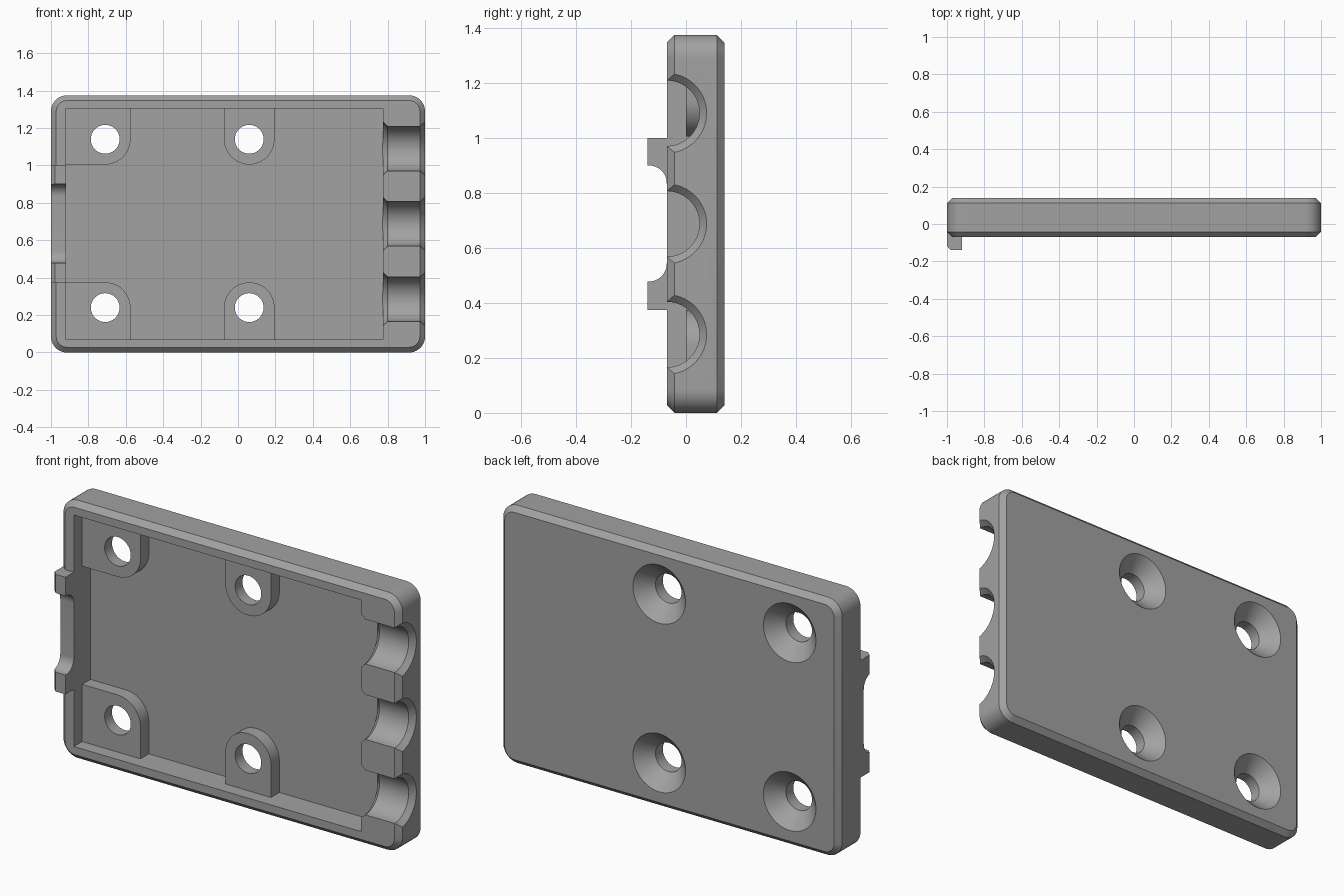
import bpy, bmesh, math
from mathutils import Vector

if "Cube" in bpy.data.objects:
    bpy.data.objects.remove(bpy.data.objects["Cube"])

W, H = 2.0, 1.375                   # plate width and height
FRONT, BACK, FLOOR, BOSS = -0.07, 0.14, 0.07, 0.0   # depth levels along y
TAB = -0.14

grey = bpy.data.materials.new("mid_grey")
grey.diffuse_color = (0.36, 0.36, 0.36, 1)
grey.use_nodes = True
grey.node_tree.nodes["Principled BSDF"].inputs["Base Color"].default_value = grey.diffuse_color


def loft(name, rings):
    """Closed solid through rings of equal point count."""
    bm = bmesh.new()
    loops = [[bm.verts.new(p) for p in ring] for ring in rings]
    n = len(loops[0])
    for a, b in zip(loops, loops[1:]):
        for i in range(n):
            j = (i + 1) % n
            bm.faces.new((a[i], a[j], b[j], b[i]))
    bm.faces.new(loops[0])
    bm.faces.new(loops[-1])
    bmesh.ops.recalc_face_normals(bm, faces=bm.faces)
    mesh = bpy.data.meshes.new(name)
    bm.to_mesh(mesh)
    bm.free()
    mesh.materials.append(grey)
    ob = bpy.data.objects.new(name, mesh)
    bpy.context.collection.objects.link(ob)
    return ob


def arc(cu, cv, r, a0, a1, n=12):
    return [(cu + r * math.cos(math.radians(a0 + (a1 - a0) * i / n)),
             cv + r * math.sin(math.radians(a0 + (a1 - a0) * i / n))) for i in range(n + 1)]


def prism_y(name, pts, y0, y1):
    return loft(name, [[(x, y, z) for x, z in pts] for y in (y0, y1)])


def prism_x(name, pts, x0, x1):
    return loft(name, [[(x, y, z) for y, z in pts] for x in (x0, x1)])


def rect(u0, u1, v0, v1):
    return [(u0, v0), (u1, v0), (u1, v1), (u0, v1)]


def turned(name, axis, u, v, steps, n=64):
    """Lathe solid along x or y from (position, radius) steps."""
    rings = []
    for p, r in steps:
        c = [(u + r * math.cos(2 * math.pi * i / n), v + r * math.sin(2 * math.pi * i / n))
             for i in range(n)]
        rings.append([(p, a, b) if axis == "x" else (a, p, b) for a, b in c])
    return loft(name, rings)


def combine(target, tool, op):
    mod = target.modifiers.new(op, "BOOLEAN")
    mod.operation, mod.object, mod.solver = op, tool, "EXACT"
    bpy.context.view_layer.objects.active = target
    bpy.ops.object.modifier_apply(modifier=mod.name)
    bpy.data.objects.remove(tool)


def rounded_rect(inset, y, r=0.085):
    x, z0, z1, q = W / 2 - r, r, H - r, r - inset
    pts = (arc(x, z1, q, 0, 90, 10) + arc(-x, z1, q, 90, 180, 10)
           + arc(-x, z0, q, 180, 270, 10) + arc(x, z0, q, 270, 360, 10))
    return [(u, y, v) for u, v in pts]


# plate with rounded corners and chamfered rims
c = 0.028
plate = loft("cover_plate", [rounded_rect(c, FRONT), rounded_rect(0, FRONT + c),
                             rounded_rect(0, BACK - c), rounded_rect(c, BACK)])

# catch along the left edge, bevelled on its outer front edge, with a rounded slot
catch = loft("catch", [[(x, y, z) for x, y in
                        [(-1, 0.0), (-1, TAB + 0.022), (-0.978, TAB), (-0.918, TAB), (-0.918, 0.0)]]
                       for z in (0.375, 1.0)])
r = 0.065
slot = ([(-0.2, 0.9)] + arc(FRONT - r, 0.9 - r, r, 90, 0)
        + arc(FRONT - r, 0.478 + r, r, 0, -90) + [(-0.2, 0.478)])
combine(catch, prism_x("slot_cutter", slot, -1.1, -0.8), "DIFFERENCE")
combine(plate, catch, "UNION")

# shallow pocket
combine(plate, prism_y("pocket_cutter", rect(-0.92, 0.775, 0.07, 1.305), -0.3, FLOOR), "DIFFERENCE")

# screw bosses, standing against the pocket walls
R = 0.135
for z, wall, s in ((0.24, 0.05, 1), (1.14, 1.325, -1)):
    corner = [(-0.94, wall), (-0.71 + R, wall)] + arc(-0.71, z, R, 0, s * 90) + [(-0.94, z + s * R)]
    middle = [(0.06 + R, wall)] + arc(0.06, z, R, 0, s * 180, 24) + [(0.06 - R, wall)]
    for pts in (corner, middle):
        combine(plate, prism_y("boss", pts, BOSS, FLOOR + 0.02), "UNION")

# countersunk screw holes
for x in (-0.71, 0.06):
    for z in (0.24, 1.14):
        combine(plate, turned("screw_cutter", "y", x, z, [
            (-0.1, 0.077), (0.062, 0.077), (BACK, 0.155), (BACK + 0.05, 0.155)]), "DIFFERENCE")

# cable channels with flared ends through the right wall
for z in (0.285, 0.6875, 1.09):
    combine(plate, turned("channel_cutter", "x", FRONT, z, [
        (0.773, 0.145), (0.80, 0.119), (0.973, 0.119), (1.001, 0.146), (1.05, 0.146)]), "DIFFERENCE")

bpy.ops.object.select_all(action="DESELECT")
plate.select_set(True)
bpy.context.view_layer.objects.active = plate
bpy.ops.object.shade_smooth_by_angle(angle=math.radians(25))
